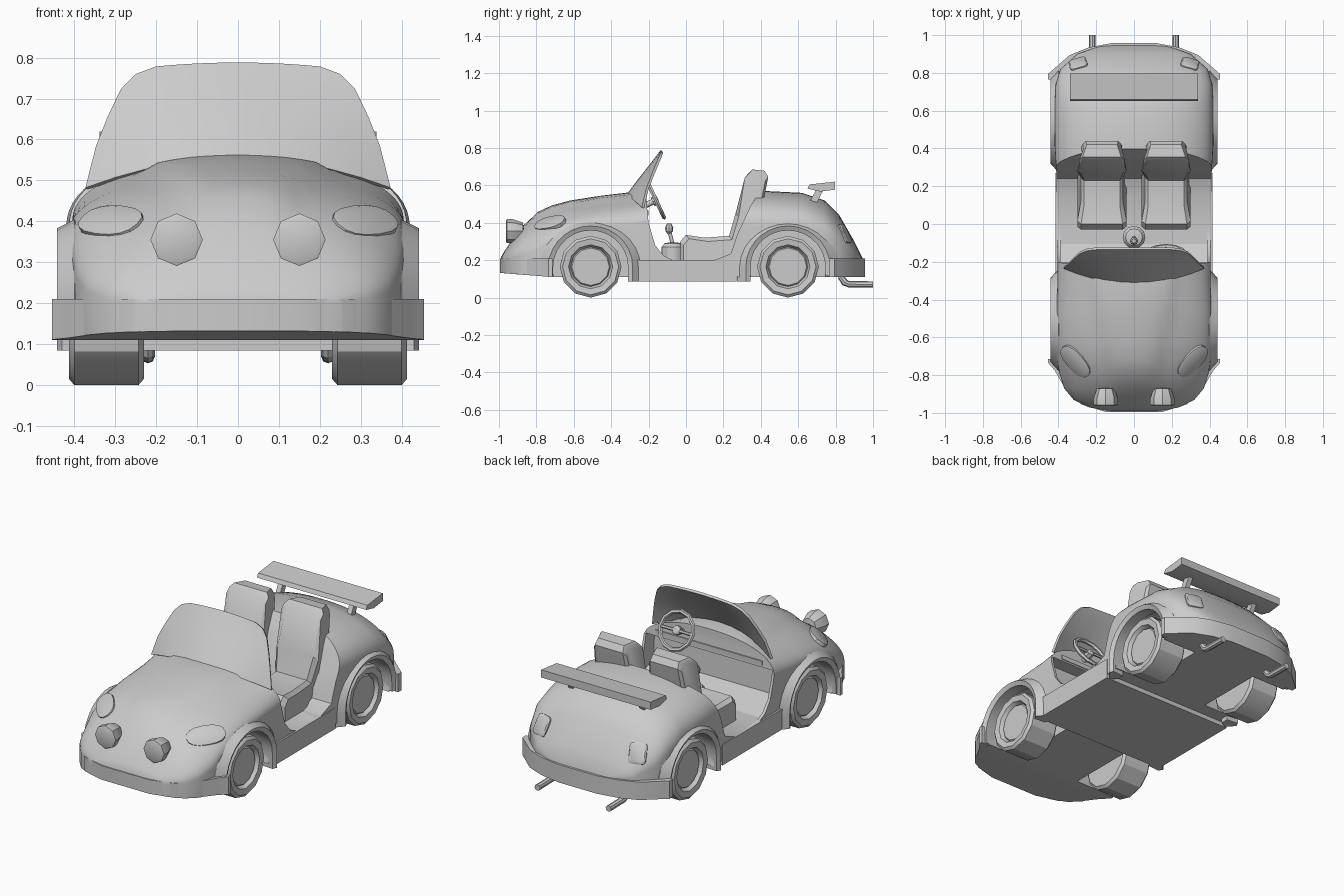
import bpy, bmesh, math
from mathutils import Vector, Matrix

if "Cube" in bpy.data.objects:
    bpy.data.objects.remove(bpy.data.objects["Cube"])

grey = bpy.data.materials.new("grey")
grey.diffuse_color = (0.6, 0.6, 0.6, 1)
grey.use_nodes = True
grey.node_tree.nodes["Principled BSDF"].inputs["Base Color"].default_value = grey.diffuse_color


def finish(name, bm, angle=30):
    bmesh.ops.recalc_face_normals(bm, faces=bm.faces)
    me = bpy.data.meshes.new(name)
    bm.to_mesh(me)
    bm.free()
    ob = bpy.data.objects.new(name, me)
    bpy.context.collection.objects.link(ob)
    me.materials.append(grey)
    smooth(ob, angle)
    return ob


def smooth(ob, angle=30):
    bpy.ops.object.select_all(action='DESELECT')
    ob.select_set(True)
    bpy.context.view_layer.objects.active = ob
    bpy.ops.object.shade_smooth_by_angle(angle=math.radians(angle))


def loft(name, rings, caps=True, closed=True, loop=False, angle=30):
    """Skin a list of equal-length point rings."""
    bm = bmesh.new()
    vs = [[bm.verts.new(p) for p in r] for r in rings]
    n = len(vs[0])
    pairs = list(zip(vs, vs[1:])) + ([(vs[-1], vs[0])] if loop else [])
    for a, b in pairs:
        for i in range(n if closed else n - 1):
            j = (i + 1) % n
            bm.faces.new((a[i], a[j], b[j], b[i]))
    if caps:
        bm.faces.new(vs[0])
        bm.faces.new(vs[-1])
    return finish(name, bm, angle)


def prism(name, yz, x0, x1):
    return loft(name, [[(x, y, z) for y, z in yz] for x in (x0, x1)])


def box(name, x0, x1, y0, y1, z0, z1):
    return prism(name, [(y0, z0), (y1, z0), (y1, z1), (y0, z1)], x0, x1)


def lathe(name, prof, sides, matrix, angle=30):
    """Revolve (radius, height) points around local z."""
    turns = [2 * math.pi * i / sides for i in range(sides)]
    return loft(name, [[matrix @ Vector((r * math.cos(a), r * math.sin(a), h)) for a in turns]
                       for r, h in prof], angle=angle)


def rod(name, p, q, r, sides=8):
    p, q = Vector(p), Vector(q)
    m = Matrix.Translation(p) @ (q - p).to_track_quat('Z', 'Y').to_matrix().to_4x4()
    return lathe(name, [(r, 0), (r, (q - p).length)], sides, m, 50)


def modify(ob, kind, **settings):
    m = ob.modifiers.new(kind.lower(), kind)
    for k, v in settings.items():
        setattr(m, k, v)
    bpy.context.view_layer.objects.active = ob
    bpy.ops.object.modifier_apply(modifier=m.name)


def cut(ob, cutter):
    modify(ob, 'BOOLEAN', operation='DIFFERENCE', object=cutter, solver='EXACT')
    bpy.data.objects.remove(cutter)


# Body shell: domed sections (y, half width, side height, centre height, roundness)
sections = [(-.99, .15, .2, .215, 2), (-.97, .24, .2, .25, 2), (-.93, .32, .21, .31, 2),
            (-.87, .37, .23, .385, 1.9), (-.79, .395, .26, .442, 1.85), (-.72, .405, .31, .475, 1.8),
            (-.62, .41, .36, .502, 1.8), (-.46, .41, .385, .527, 1.85), (-.3, .405, .39, .546, 2),
            (-.2, .405, .40, .552, 2.2), (.25, .41, .38, .57, 2.3), (.42, .42, .38, .57, 2.3),
            (.62, .42, .37, .56, 2.3), (.74, .415, .33, .52, 2.3), (.82, .39, .28, .44, 2.3),
            (.9, .30, .22, .30, 2.3), (.945, .17, .2, .21, 2.3)]


def bottom(y):
    return .11 + .022 * max(0, min(1, (-y - .72) / .27))


def body_ring(y, w, zs, zt, power):
    n = 2 / power
    pts = [(w, y, bottom(y))]
    for i in range(33):
        a = math.pi * i / 32
        c, s = math.cos(a), math.sin(a)
        x = math.copysign(abs(c) ** n, c) * w
        z = zs + (zt - zs) * max(s, 0) ** n
        # raised bonnet panel
        if -.82 < y < -.25:
            z += .017 * max(0, min(1, (.235 + (y + .3) * .22 - abs(x)) / .03))
        pts.append((x, y, z))
    return pts + [(-w, y, bottom(y))]


body = loft("body_shell", [body_ring(*s) for s in sections], angle=35)

# Cockpit opening, foot well and wheel wells
cut(body, prism("door_cutter", [(-.22, .9), (-.21, .5), (-.2, .4), (-.165, .28), (-.12, .225),
                                (-.07, .2), (.15, .2), (.24, .235), (.275, .34), (.345, .49),
                                (.41, .59), (.41, .9)], -.6, .6))
cut(body, prism("foot_well_cutter", [(-.28, .43), (-.27, .26), (-.08, .19), (0, .21), (0, .43)], -.39, .39))
WHEELS = ((-.51, "front"), (.545, "rear"))
side_axis = {s: Matrix.Rotation(s * math.pi / 2, 4, 'Y') for s in (-1, 1)}
for y, _ in WHEELS:
    for s in (-1, 1):
        m = Matrix.Translation((0, y, .165)) @ side_axis[s]
        cut(body, lathe("well_cutter", [(.205, .2), (.205, .6)], 24, m))
smooth(body, 35)

# Floor pan
box("floor_pan", -.415, .415, -.29, .27, .085, .2)

# Bumpers
for name, half in (("front_bumper", [(.15, -.995), (.28, -.955), (.365, -.87), (.42, -.775),
                                     (.455, -.735), (.455, -.715)]),
                   ("rear_bumper", [(.12, .957), (.24, .935), (.34, .895), (.42, .825),
                                    (.455, .795), (.455, .765)])):
    plan = half + [(-x, y) for x, y in reversed(half)]
    loft(name, [[(x, y, bottom(y)) for x, y in plan], [(x, y, .21) for x, y in plan]])

# Wheels and flared arches with straight legs
tyre = [(.15, .23), (.165, .243), (.165, .40), (.15, .413), (.118, .408), (.106, .385), (.1, .393)]
flare = [(.205, .36), (.2, .43), (.225, .442), (.272, .40), (.25, .36)]
for y, end in WHEELS:
    for s, side in ((-1, "left"), (1, "right")):
        m = Matrix.Translation((0, y, .165)) @ side_axis[s]
        lathe(f"{end}_{side}_wheel", tyre, 12, m)
        rings = [[(s * x, y + r * math.cos(a), .165 + r * math.sin(a) * (.88 if r > .24 else .97))
                  for r, x in flare] for a in (math.pi * i / 14 for i in range(15))]
        for at, d in ((0, 1), (15, -1)):
            low = .115 if d * y > 0 else .085
            rings.insert(at + (at > 0), [(s * x, y + d * r, low) for r, x in flare])
        loft(f"{end}_{side}_arch", rings)

# Windscreen: rows of (half width, centre z, edge z, centre y, bow)
rows = [(.37, .55, .48, -.31, .08), (.345, .62, .58, -.257, .05), (.318, .68, .65, -.21, .03),
        (.285, .737, .72, -.166, .015), (.25, .768, .756, -.142, .006), (.2, .784, .775, -.13, 0)]
rings = [[(u / 5 * hw, yc + bow * (u / 5) ** 2, zc + (ze - zc) * (u / 5) ** 2)
          for u in range(-5, 6)] for hw, zc, ze, yc, bow in rows]
screen = loft("windscreen", rings, caps=False, closed=False)
modify(screen, 'SOLIDIFY', thickness=.014, offset=0)
smooth(screen)

# Dashboard trim
box("dashboard_rail", -.33, .33, -.225, -.2, .44, .465)

# Seats
seat = [(-.03, .15), (-.03, .3), (0, .335), (.1, .32), (.23, .33), (.265, .45), (.33, .66),
        (.355, .685), (.42, .678), (.44, .645), (.37, .3), (.32, .15)]
for s, side in ((-1, "left"), (1, "right")):
    rings = []
    for k, shrink in ((-.13, .02), (-.11, 0), (.11, 0), (.13, .02)):
        ring = []
        for y, z in seat:
            f = 1 - max(0, z - .5) * (1.5 if y > .4 else .4)
            if .05 < y < .25:
                f = .86
            # soften the outer edges towards the middle of the profile
            ring.append((s * .17 + k * f, y + (shrink if y < .3 else -shrink) * .8,
                         z - (shrink if z > .2 else 0)))
        rings.append(ring)
    loft(f"{side}_seat", rings)

# Gear lever on its round base
lathe("gear_base", [(.06, .15), (.06, .27), (.045, .29), (.02, .295)], 12, Matrix.Translation((0, -.07, 0)))
rod("gear_lever", (0, -.07, .28), (0, -.09, .36), .01)
lathe("gear_knob", [(.008, -.03), (.02, -.015), (.022, .005), (.012, .025)], 8, Matrix.Translation((0, -.09, .37)))

# Steering wheel with spokes and column
axis = Vector((0, .9, .42)).normalized()
sm = Matrix.Translation((.17, -.16, .52)) @ axis.to_track_quat('Z', 'Y').to_matrix().to_4x4()
rings = []
for i in range(12):
    a = 2 * math.pi * i / 12
    rings.append([sm @ Vector(((.1 + .012 * math.cos(b)) * math.cos(a),
                               (.1 + .012 * math.cos(b)) * math.sin(a), .012 * math.sin(b)))
                  for b in (j * math.pi / 3 for j in range(6))])
loft("steering_wheel", rings, caps=False, loop=True)
for d in (-.1, .1):
    rod("steering_spoke", sm @ Vector((0, 0, 0)), sm @ Vector((d, 0, 0)), .009, 6)
lathe("steering_hub", [(.025, -.02), (.025, .005), (.015, .012)], 8, sm)
rod("steering_column", sm @ Vector((0, 0, -.01)), sm @ Vector((0, 0, -.1)), .016)

# Rear wing on struts
prism("rear_wing", [(.65, .583), (.66, .605), (.797, .62), (.797, .577), (.717, .567)], -.338, .338)
for s in (-1, 1):
    loft("wing_strut", [[(s * .22 + dx, y + dy, z) for dx, dy in
                         ((-.014, -.02), (.014, -.02), (.014, .02), (-.014, .02))]
                        for y, z in ((.67, .49), (.72, .585))])

# Twin exhaust pipes
for s in (-1, 1):
    x = s * .22
    path = [((.82, .12), (.4, 1)), ((.85, .08), (.8, .8)), ((.87, .072), (.1, 1)), ((1.0, .07), (0, 1))]
    loft("exhaust_pipe", [[(x + .017 * math.cos(b), y + .017 * math.sin(b) * n[0], z + .017 * math.sin(b) * n[1])
                           for b in (j * math.pi / 4 for j in range(8))] for (y, z), n in path])

# Spot lamps on the nose
for s in (-1, 1):
    m = Matrix.Translation((s * .15, 0, .355)) @ Matrix.Rotation(math.pi / 2, 4, 'X')
    lathe("spot_lamp", [(.016, .80), (.018, .868), (.046, .872), (.056, .9), (.064, .925), (.064, .958), (.055, .962)], 8, m)

# Headlamps and tail lamps seated on the body surface
for name, at, a, b, h, p, lean in (("headlamp", (.308, -.725, .395), .102, .055, .008, 2.4, .15),
                                   ("tail_lamp", (.295, .845, .34), .048, .056, .01, 5, 0)):
    for s in (-1, 1):
        ok, loc, nor, _ = body.closest_point_on_mesh(Vector((s * at[0], at[1], at[2])))
        across = Vector((0, 0, 1)).cross(nor).normalized()
        # headlamps climb slightly towards the rear
        across = Matrix.Rotation(s * lean, 3, nor) @ across
        rise = nor.cross(across)
        rings = []
        for k, lift in ((1, -.03), (1, h * .5), (.86, h)):
            ring = []
            for i in range(16):
                t = 2 * math.pi * i / 16
                c, d = math.cos(t), math.sin(t)
                ring.append(loc + across * math.copysign(abs(c) ** (2 / p), c) * a * k
                            + rise * math.copysign(abs(d) ** (2 / p), d) * b * k + nor * lift)
            rings.append(ring)
        loft(name, rings)
